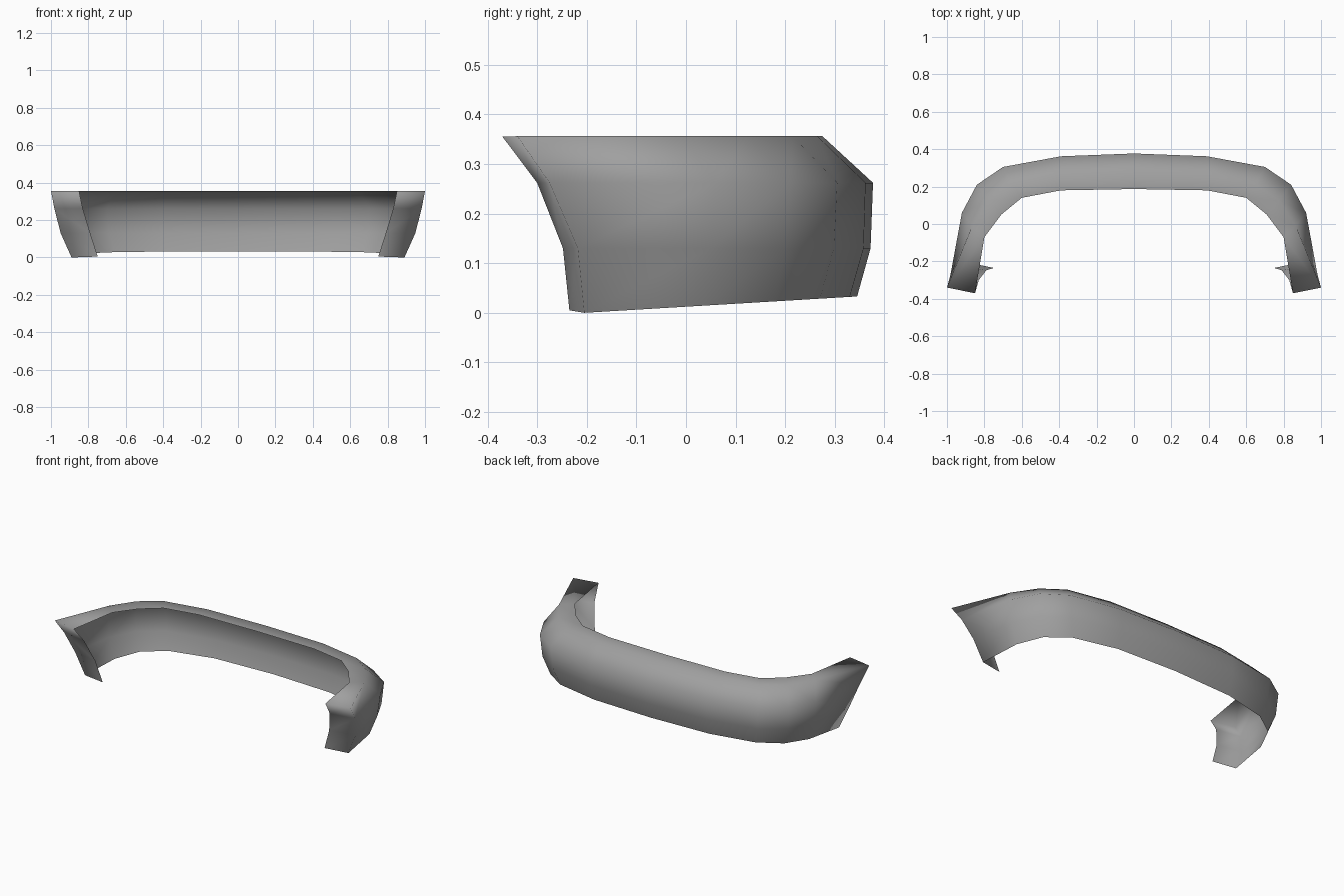
import bpy
import bmesh

cube = bpy.data.objects.get("Cube")
if cube:
    bpy.data.objects.remove(cube)

# Plain grey plastic
grey = bpy.data.materials.new("Plain grey")
grey.use_nodes = True
colour = (0.35, 0.35, 0.35, 1)
grey.diffuse_color = colour
grey.node_tree.nodes["Principled BSDF"].inputs["Base Color"].default_value = colour

# Plan curves (x, y) of each horizontal edge, from rear centre to front end
lip = [(0, .187), (.39, .18), (.60, .14), (.71, .05), (.80, -.07), (.85, -.37)]
top = [(0, .275), (.39, .265), (.65, .215), (.775, .125), (.865, -.01), (1, -.34)]
upper = [(0, .377), (.39, .362), (.70, .305), (.84, .21), (.92, .06), (.982, -.275)]
lower = [(0, .372), (.39, .358), (.69, .298), (.83, .2), (.905, .05), (.948, -.218)]
hem = [(0, .345), (.39, .33), (.66, .27), (.79, .18), (.86, .04), (.89, -.205)]
# Inner edge of the front return flange, below the lip
flange = [(.83, -.30, .262), (.79, -.248, .13), (.75, -.235, .005)]


def height(level, y):
    """Height of an edge; the hem drops towards the front."""
    if level is None:
        return .06 * (y + .205)
    return level


bm = bmesh.new()
rows = []
for curve, level in ((lip, .355), (top, .356), (upper, .262), (lower, .13), (hem, None)):
    rows.append([bm.verts.new((x, y, height(level, y))) for x, y in curve])


def bridge(a, b):
    for i in range(len(a) - 1):
        bm.faces.new((a[i], b[i], b[i + 1], a[i + 1]))


# Top ledge and outer skin
for a, b in zip(rows, rows[1:]):
    bridge(a, b)

# Front return flange, folded inward from the end of the skin
outer_edge = [row[-1] for row in rows[1:]]
inner_edge = [rows[0][-1]] + [bm.verts.new(p) for p in flange]
bridge(outer_edge, inner_edge)

bmesh.ops.recalc_face_normals(bm, faces=bm.faces)
bm.normal_update()
# Keep the outer skin facing outward
if sum(f.normal.z * f.calc_area() for f in bm.faces) < 0:
    bmesh.ops.reverse_faces(bm, faces=bm.faces)
for face in bm.faces:
    face.smooth = True

mesh = bpy.data.meshes.new("bumper_shell")
bm.to_mesh(mesh)
bm.free()
mesh.materials.append(grey)
bumper = bpy.data.objects.new("bumper_shell", mesh)
bpy.context.collection.objects.link(bumper)

# Mirror the half shell to the other side
mirror = bumper.modifiers.new("Mirror", 'MIRROR')
mirror.use_axis[0] = True
mirror.use_clip = True
mirror.merge_threshold = .001
